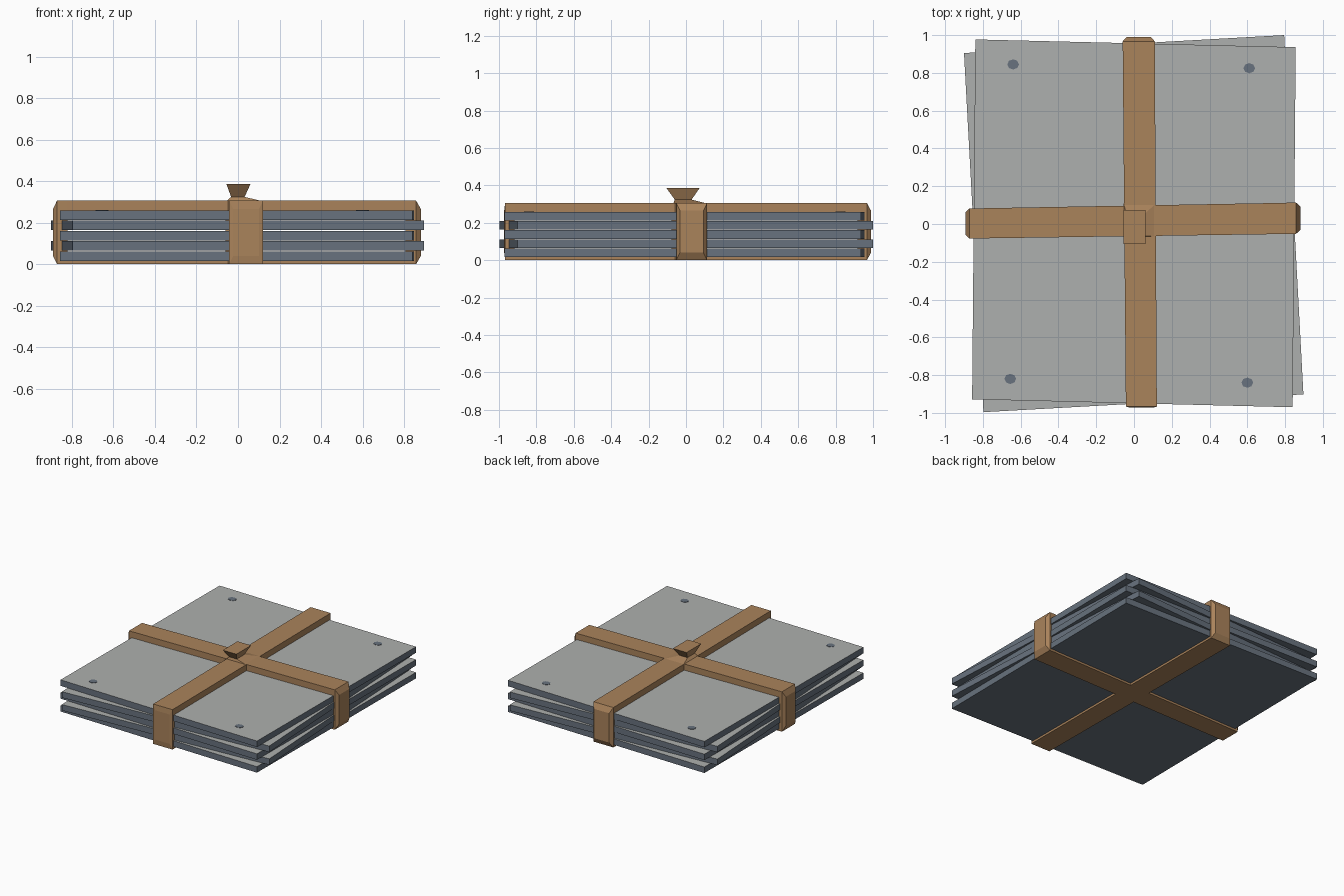
import bpy, bmesh, math

if "Cube" in bpy.data.objects:
    bpy.data.objects.remove(bpy.data.objects["Cube"])


def material(name, rgb):
    m = bpy.data.materials.new(name)
    m.diffuse_color = (*rgb, 1)
    m.use_nodes = True
    m.node_tree.nodes["Principled BSDF"].inputs["Base Color"].default_value = m.diffuse_color
    return m


SLATE = material("slate edge", (0.138, 0.168, 0.209))
GREY = material("pale grey top", (0.423, 0.434, 0.425))
STRAP = material("tan strap", (0.402, 0.227, 0.105))


def loft(name, rings, mats, paint_top=False):
    """Skin a list of equal-length point rings and cap both ends."""
    bm = bmesh.new()
    vs = [[bm.verts.new(p) for p in r] for r in rings]
    n = len(rings[0])
    bm.faces.new(vs[0])
    bm.faces.new(vs[-1])
    for a, b in zip(vs, vs[1:]):
        for i in range(n):
            j = (i + 1) % n
            bm.faces.new((a[i], a[j], b[j], b[i]))
    bmesh.ops.recalc_face_normals(bm, faces=bm.faces)
    if paint_top:
        for f in bm.faces:
            f.material_index = 1 if f.normal.z > 0.5 else 0
    me = bpy.data.meshes.new(name)
    bm.to_mesh(me)
    bm.free()
    for m in mats:
        me.materials.append(m)
    ob = bpy.data.objects.new(name, me)
    bpy.context.collection.objects.link(ob)
    return ob


def flat(pts, z):
    return [(x, y, z) for x, y in pts]


def rect(x0, x1, y0, y1, z):
    return flat([(x0, y0), (x1, y0), (x1, y1), (x0, y1)], z)


# Five stacked plates, alternately twisted
straight = [(-0.84, 0.977), (0.856, 0.936), (0.84, -0.97), (-0.857, -0.928)]
twisted = [(-0.90, 0.905), (0.795, 1.0), (0.897, -0.902), (-0.797, -0.996)]
for i in range(5):
    z = 0.016 + 0.0492 * i
    c = twisted if i % 2 else straight
    loft(f"plate_{i + 1}", [flat(c, z), flat(c, z + 0.046)], [SLATE, GREY], True)

# Small pegs flush with the top plate
for i, (x, y) in enumerate([(-0.64, 0.845), (0.61, 0.825), (0.60, -0.84), (-0.655, -0.82)]):
    ring = [(x + 0.031 * math.cos(k * math.pi / 4), y + 0.027 * math.sin(k * math.pi / 4))
            for k in range(8)]
    loft(f"peg_{i + 1}", [flat(ring, 0.25), flat(ring, 0.2615)], [SLATE])

TOP = 0.306


def strap(name, ends, swap):
    """ends: two of (edge, bulge, side_low, side_high), along x or (swap) along y."""
    def p(u, v, z):
        return (v, u, z) if swap else (u, v, z)

    def section(u, lo, hi, z0, z1):
        return [p(u, lo, z0), p(u, hi, z0), p(u, hi, z1), p(u, lo, z1)]

    # Top and bottom bands
    for part, z0, z1 in (("top", 0.255, TOP), ("bottom", 0.0, 0.02)):
        loft(f"{name}_{part}", [section(u, lo, hi, z0, z1) for u, b, lo, hi in ends], [STRAP])
    # Folded ends with a bevelled outer face
    for k, (u, b, lo, hi) in enumerate(ends):
        s = math.copysign(1, u)
        loft(f"{name}_end_{k + 1}", [
            section(u - s * 0.05, lo, hi, 0, TOP),
            section(u, lo, hi, 0, TOP),
            section(u + s * b, lo + 0.02, hi - 0.02, 0.04, 0.265)], [STRAP])


strap("cross_strap", [(-0.872, 0.019, -0.077, 0.082), (0.858, 0.023, -0.052, 0.113)], False)
strap("long_strap", [(-0.967, 0.005, -0.043, 0.121), (0.967, 0.022, -0.06, 0.11)], True)

# Flared knot above the crossing
loft("knot", [rect(-0.055, 0.115, -0.067, 0.108, TOP - 0.002),
              rect(-0.033, 0.032, -0.06, 0.03, 0.324),
              rect(-0.056, 0.06, -0.105, 0.073, 0.386)], [STRAP])
